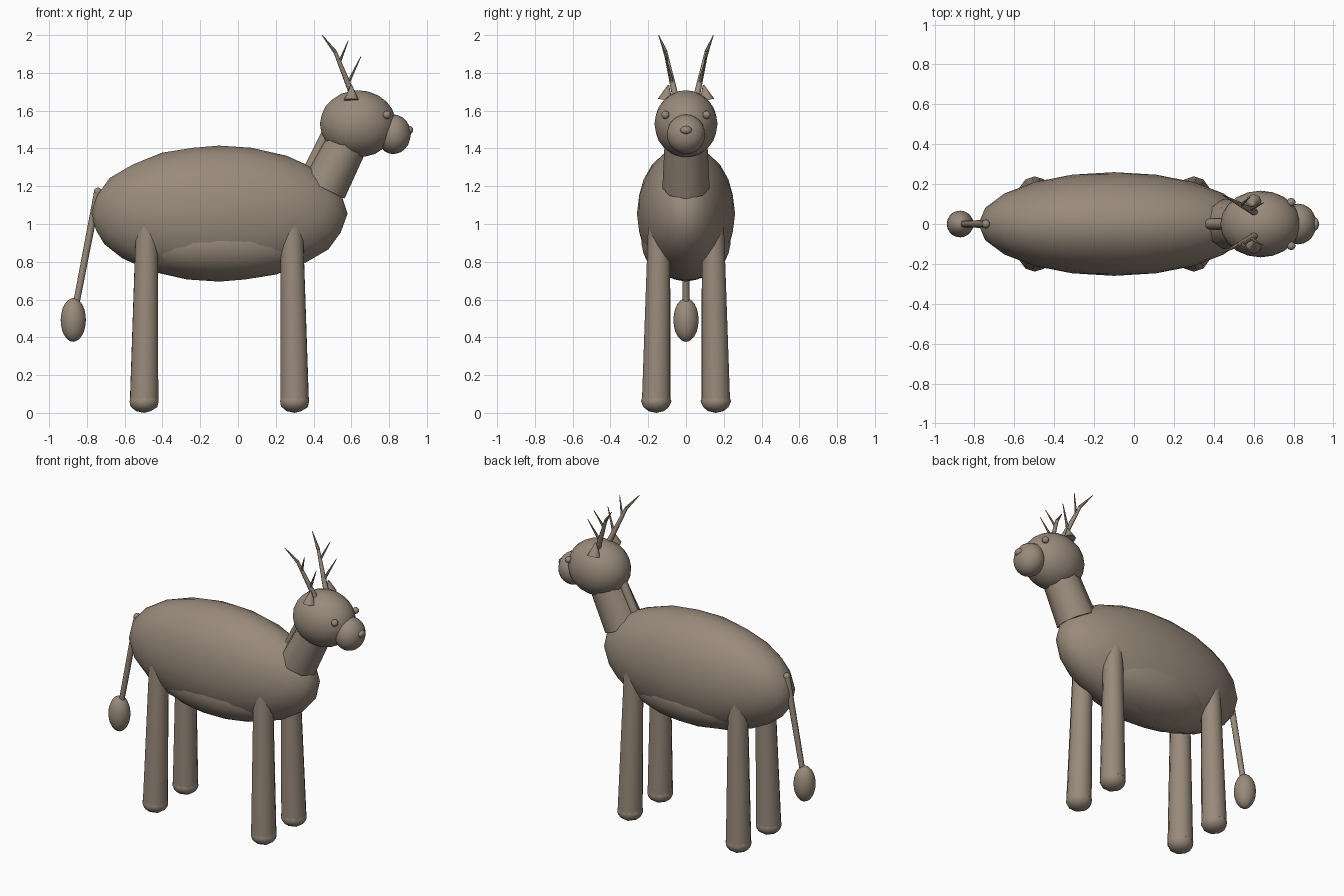
import bpy
import math
from mathutils import Vector

default = bpy.data.objects.get("Cube")
if default:
    bpy.data.objects.remove(default, do_unlink=True)

# One hide colour for the whole animal
COLOUR = (0.32, 0.255, 0.2, 1.0)
hide = bpy.data.materials.new("taupe_hide")
hide.use_nodes = True
hide.diffuse_color = COLOUR
hide.node_tree.nodes["Principled BSDF"].inputs["Base Color"].default_value = COLOUR


def finish(name, angle):
    obj = bpy.context.object
    obj.name = name
    obj.data.materials.append(hide)
    bpy.ops.object.transform_apply(location=False, rotation=True, scale=True)
    bpy.ops.object.shade_smooth_by_angle(angle=math.radians(angle))
    return obj


def ball(name, centre, radii, detail=3):
    """Ellipsoid made from a faceted sphere."""
    bpy.ops.mesh.primitive_ico_sphere_add(subdivisions=detail, radius=1, location=centre)
    bpy.context.object.scale = radii
    return finish(name, 50)


def limb(name, start, end, r_start, r_end, sides=10, angle=50):
    """Tapered rod between two points."""
    a, b = Vector(start), Vector(end)
    axis = b - a
    bpy.ops.mesh.primitive_cone_add(vertices=sides, radius1=r_start, radius2=r_end,
                                    depth=axis.length, location=(a + b) / 2)
    bpy.context.object.rotation_euler = axis.to_track_quat("Z", "Y").to_euler()
    return finish(name, angle)


# Torso
ball("body", (-0.1, 0, 1.055), (0.68, 0.26, 0.36))
ball("belly", (-0.09, 0, 0.9), (0.5, 0.237, 0.2))

# Neck with a narrow mane along its back
limb("neck", (0.452, 0, 1.19), (0.61, 0, 1.5), 0.125, 0.11, 8)
limb("mane", (0.355, 0, 1.25), (0.485, 0, 1.51), 0.028, 0.028, 8)

# Head
ball("head", (0.635, 0, 1.53), (0.202, 0.167, 0.178))
ball("muzzle", (0.823, 0, 1.475), (0.092, 0.102, 0.105))
ball("nose", (0.908, 0, 1.497), (0.02, 0.032, 0.022), 2)

# Tail
ball("tail_root", (-0.742, 0, 1.17), (0.022, 0.022, 0.024), 2)
limb("tail", (-0.742, 0, 1.17), (-0.86, 0, 0.56), 0.02, 0.017, 8)
ball("tail_tuft", (-0.872, 0, 0.492), (0.067, 0.067, 0.116))

# Paired parts
for side, s in (("left", 1), ("right", -1)):
    ball(f"eye_{side}", (0.788, s * 0.109, 1.578), (0.022, 0.022, 0.022), 2)
    limb(f"ear_{side}", (0.6, s * 0.11, 1.655), (0.6, s * 0.093, 1.735), 0.04, 0.004, 8)

    # Antler: two-part beam with forward tines
    root, fork, tip = ((0.612, s * 0.055, 1.67), (0.515, s * 0.108, 1.91),
                       (0.445, s * 0.145, 2.0))
    limb(f"antler_beam_{side}", root, fork, 0.018, 0.01, 8)
    limb(f"antler_tip_{side}", fork, tip, 0.011, 0.002, 6)
    limb(f"antler_low_tine_{side}", (0.582, s * 0.072, 1.745), (0.65, s * 0.107, 1.885),
         0.01, 0.002, 6)
    limb(f"antler_high_tine_{side}", (0.537, s * 0.096, 1.855), (0.583, s * 0.135, 1.97),
         0.009, 0.002, 6)

    # Legs with rounded hooves
    for end, x, lean in (("front", 0.3, -0.015), ("rear", -0.497, 0.015)):
        limb(f"{end}_leg_{side}", (x, s * 0.158, 0.07), (x + lean, s * 0.142, 1.0),
             0.077, 0.06, 12)
        ball(f"{end}_hoof_{side}", (x, s * 0.158, 0.062), (0.081, 0.081, 0.062), 2)
